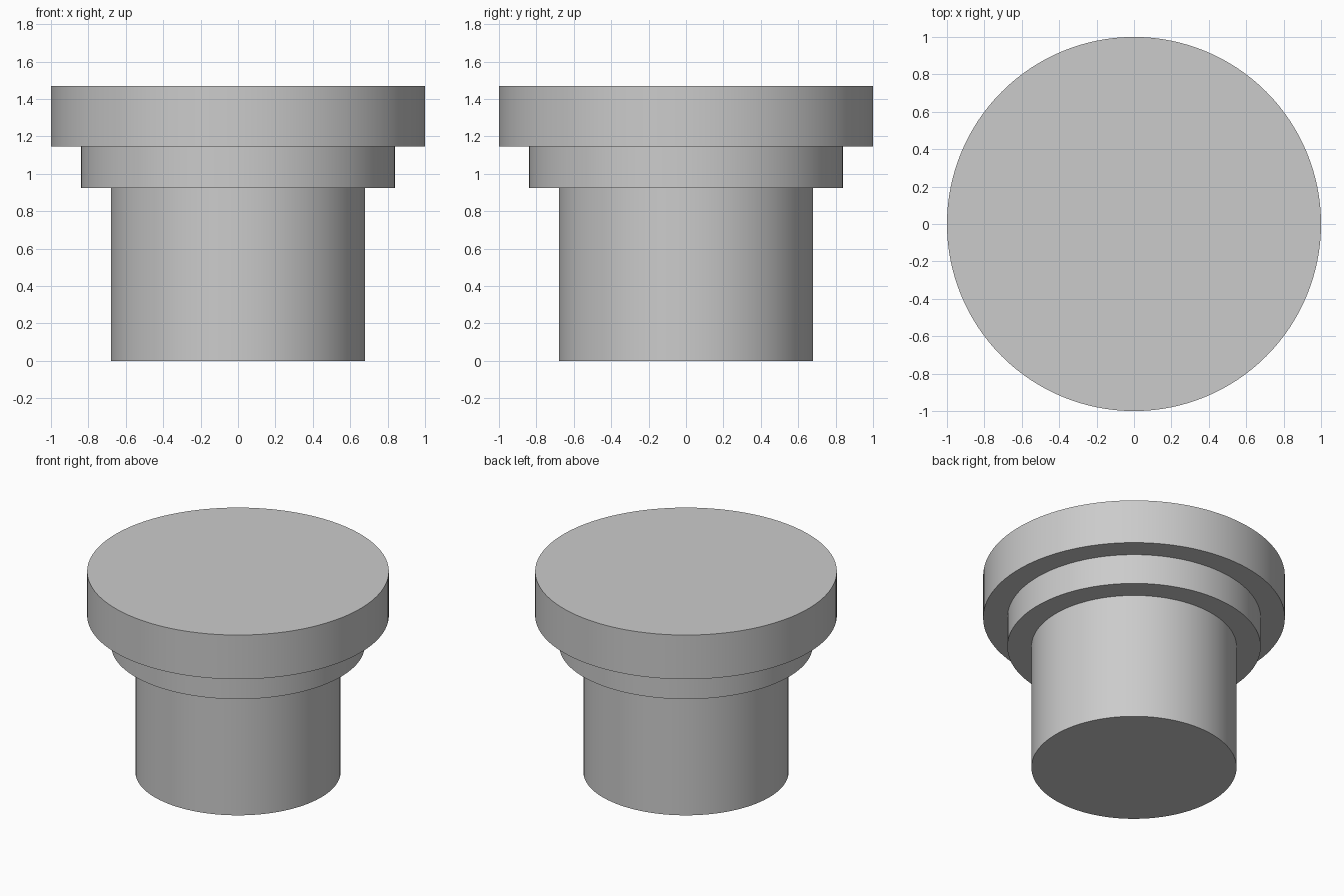
import bpy
import bmesh
import math

cube = bpy.data.objects.get("Cube")
if cube:
    bpy.data.objects.remove(cube, do_unlink=True)

SEGMENTS = 128

grey = bpy.data.materials.new("plain_grey")
grey.use_nodes = True
colour = (0.6, 0.6, 0.6, 1)
grey.diffuse_color = colour
grey.node_tree.nodes["Principled BSDF"].inputs["Base Color"].default_value = colour

# One continuous stepped solid: shaft, collar and cap share a lathe profile
shaft, collar, cap = 0.68, 0.84, 1.0
collar_z, cap_z, top_z = 0.925, 1.145, 1.468
profile = [(shaft, 0), (shaft, collar_z), (collar, collar_z),
           (collar, cap_z), (cap, cap_z), (cap, top_z)]

bm = bmesh.new()
rings = []
for radius, z in profile:
    rings.append([bm.verts.new((radius * math.cos(math.tau * i / SEGMENTS),
                                radius * math.sin(math.tau * i / SEGMENTS), z))
                  for i in range(SEGMENTS)])

# Walls and ledges
for low, high in zip(rings, rings[1:]):
    for i in range(SEGMENTS):
        j = (i + 1) % SEGMENTS
        bm.faces.new((low[i], low[j], high[j], high[i]))

# Flat ends
bm.faces.new(rings[0][::-1])
bm.faces.new(rings[-1])
bmesh.ops.recalc_face_normals(bm, faces=bm.faces)

mesh = bpy.data.meshes.new("stepped_plug")
bm.to_mesh(mesh)
bm.free()
mesh.materials.append(grey)
plug = bpy.data.objects.new("stepped_plug", mesh)
bpy.context.collection.objects.link(plug)

# Smooth walls with sharp rims
bpy.ops.object.select_all(action="DESELECT")
plug.select_set(True)
bpy.context.view_layer.objects.active = plug
bpy.ops.object.shade_smooth_by_angle(angle=math.radians(30))
